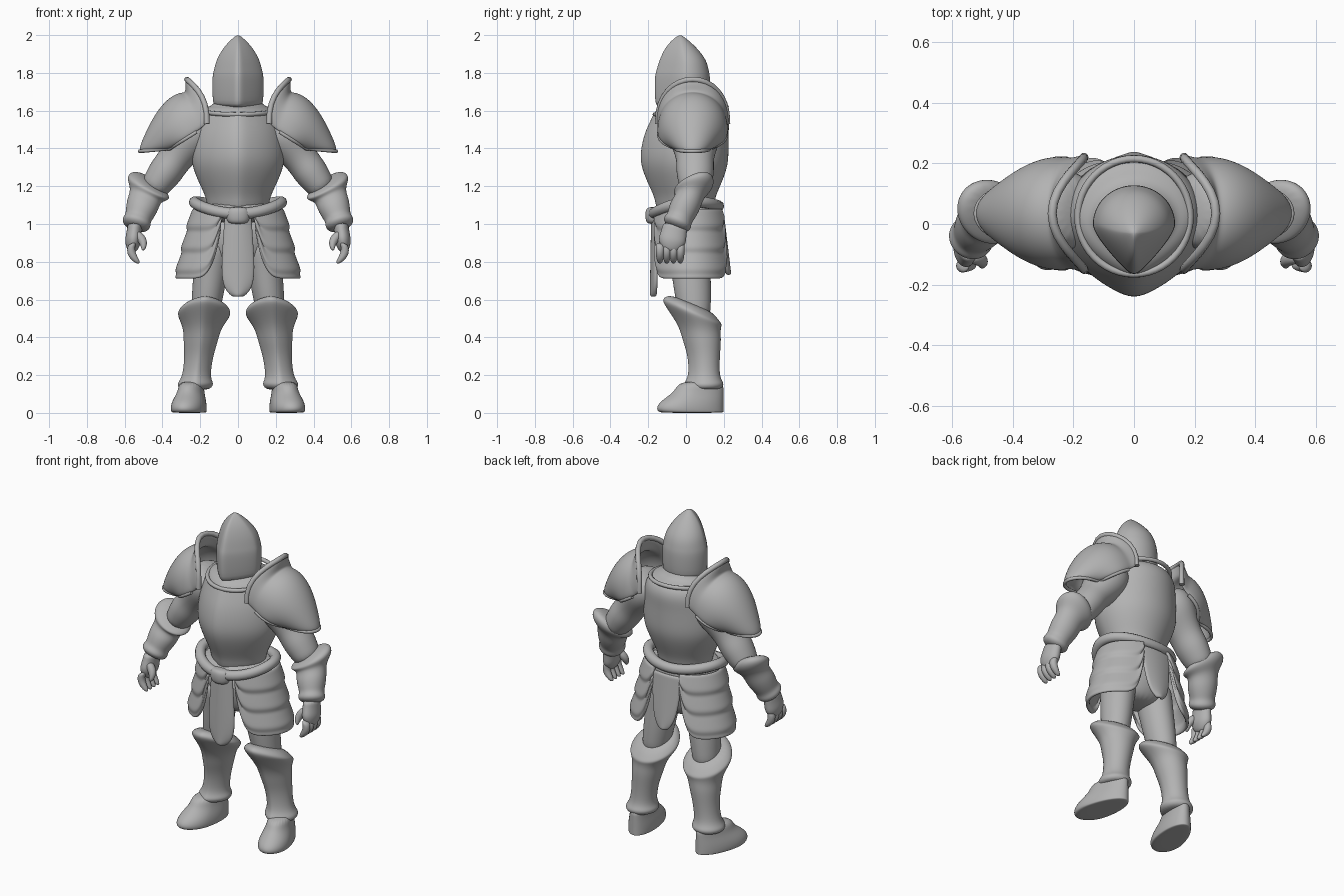
import bpy, bmesh
from math import sin, cos, pi, radians
from mathutils import Vector, Matrix

if "Cube" in bpy.data.objects:
    bpy.data.objects.remove(bpy.data.objects["Cube"])

steel = bpy.data.materials.new("plain_grey")
steel.use_nodes = True
grey = (.45, .45, .45, 1)
steel.diffuse_color = grey
steel.node_tree.nodes["Principled BSDF"].inputs["Base Color"].default_value = grey


def finish(name, data, mirror):
    """Link an object with the shared material and optional mirror."""
    obj = bpy.data.objects.new(name, data)
    bpy.context.collection.objects.link(obj)
    obj.data.materials.append(steel)
    if mirror:
        obj.modifiers.new("mirror", "MIRROR")
    return obj


def skin(name, rows, closed=True, mirror=False, place=None, thickness=0):
    """Bridge rows of points into a smooth surface; closed rows get end caps."""
    bm = bmesh.new()
    grid = [[bm.verts.new(point) for point in row] for row in rows]
    count = len(grid[0])
    for low, high in zip(grid, grid[1:]):
        for i in range(count if closed else count - 1):
            j = (i + 1) % count
            bm.faces.new((low[i], low[j], high[j], high[i]))
    if closed:
        bm.faces.new(grid[0])
        bm.faces.new(grid[-1])
    bmesh.ops.recalc_face_normals(bm, faces=bm.faces)
    for face in bm.faces:
        face.smooth = True
    mesh = bpy.data.meshes.new(name)
    bm.to_mesh(mesh)
    bm.free()
    if place:
        mesh.transform(place)
    obj = finish(name, mesh, mirror)
    if thickness:
        shell = obj.modifiers.new("shell", "SOLIDIFY")
        shell.thickness, shell.offset = thickness, 0
    smooth = obj.modifiers.new("smooth", "SUBSURF")
    smooth.levels = smooth.render_levels = 2


def around(count):
    return [2 * pi * i / count for i in range(count)]


def fractions(count):
    return [i / count for i in range(count + 1)]


def loft(name, shape, stations, x=0, y=0, drift=0, keel=0, **options):
    """Stack one oval (width, front, back) at stations of (z, size, shift, slope)."""
    width, front, back = shape
    rows = []
    for z, size, *extra in stations:
        shift, slope = (extra + [0, 0])[:2]
        row = []
        for a in around(24):
            if sin(a) < 0:
                dy = -front * size * ((1 - keel) * -sin(a) + keel * (1 - abs(cos(a))))
            else:
                dy = back * size * sin(a)
            row.append((x + drift * z + width * size * cos(a), y + shift + dy, z + slope * dy))
        rows.append(row)
    skin(name, rows, **options)


def limb(name, start, end, radii, depth=1, bow=0, lean=0):
    """Mirrored tube with evenly spaced radii; bow bends it, lean tips its start."""
    start, end = Vector(start), Vector(end)
    along = (end - start).normalized()
    side = (Vector((0, 1, 0)) - along * along.y).normalized()
    across = side.cross(along)
    rows = []
    for t, radius in zip(fractions(len(radii) - 1), radii):
        centre = start.lerp(end, t) + Vector((bow * sin(pi * t), 0, 0))
        row = []
        for a in around(16):
            offset = radius * (across * cos(a) + side * depth * sin(a))
            offset.z += lean * (1 - t) ** 2 * (offset.y + offset.x / 3)
            row.append(centre + offset)
        rows.append(row)
    skin(name, rows, mirror=True)


def roll(name, points, radius, mirror=False):
    """Rounded bead along a path, closed into a loop unless mirrored."""
    curve = bpy.data.curves.new(name, "CURVE")
    curve.dimensions = "3D"
    curve.bevel_depth, curve.bevel_resolution = radius, 3
    curve.use_fill_caps = True
    line = curve.splines.new("POLY")
    line.points.add(len(points) - 1)
    for target, point in zip(line.points, points):
        target.co = (*point, 1)
    line.use_cyclic_u, line.use_smooth = not mirror, True
    finish(name, curve, mirror)


def flap(name, top, bottom, half, taper, y_top, y_bottom, bulge):
    """Hanging tongue with a rounded end."""
    rows = []
    for v in fractions(14):
        width = half * (1 + taper * (1 - v)) * max(.05, 1 - v ** 6) ** .5
        y = y_top + (y_bottom - y_top) * v
        rows.append([(width * k, y + bulge * k * k, top + (bottom - top) * v)
                     for k in (-1, -.75, -.4, 0, .4, .75, 1)])
    skin(name, rows, closed=False, thickness=.022)


# Helmet with ridged visor
loft("helmet", (.138, .178, .13),
     [(1.62, .88, 0, .05), (1.64, .99, 0, .05), (1.78, 1), (1.81, .94), (1.87, .84),
      (1.93, .58, -.015), (1.97, .32, -.025), (2, .06, -.03)], keel=.7)

# Cuirass with keeled breast, closing in to the neck
loft("cuirass", (.25, .252, .228),
     [(1.04, .64), (1.13, .66), (1.2, .8), (1.3, .98), (1.38, 1), (1.48, .95, .01),
      (1.55, .89, .03), (1.6, .8, .03), (1.62, .66, .03), (1.63, .5, .02), (1.72, .4)], keel=.35)
roll("collar_rim", [(.185 * cos(a), .025 + .19 * sin(a), 1.6 + .02 * sin(a))
                    for a in around(48)], .012)

# Belt with rolled edge and buckle
roll("belt", [(.23 * cos(a), .172 * sin(a), 1.075 + .04 * cos(a) ** 2 + .02 * sin(a))
              for a in around(64)], .03)
loft("belt_band", (.225, .175, .19), [(1, .98), (1.06, 1), (1.12, .92)])
loft("buckle", (.065, .045, .03),
     [(1, .5), (1.01, .9), (1.05, 1), (1.08, .9), (1.09, .5)], y=-.172)
loft("pelvis", (.21, .14, .16), [(.77, .5), (.82, .8), (.92, 1), (1.05, .95)], y=.015)

# Side tassets in overlapping bands, rounded at the lower corners
tasset = []
for step, v in enumerate(fractions(16)):
    row = []
    for t in fractions(32):
        angle = .36 + 2.42 * t
        drop = v * (.37 - .25 * abs(2 * t - 1) ** 13)
        band = .003 * (step % 5)
        row.append(((.23 + .25 * drop + band) * sin(angle),
                    .015 + .04 * drop - (.18 + .07 * drop + band) * cos(angle), 1.08 - drop))
    tasset.append(row)
skin("tasset", tasset, closed=False, mirror=True, thickness=.02)
flap("front_flap", 1.04, .615, half=.1, taper=-.3, y_top=-.175, y_bottom=-.182, bulge=.025)
flap("rear_flap", 1.06, .73, half=.07, taper=.5, y_top=.19, y_bottom=.23, bulge=-.015)

# Pauldrons: arches swept from the raised neck flange to the outer tip
arches = []
for step in range(-2, 9):
    t, flare = max(step, 0) / 8, max(-step, 0) / 2
    top = Vector((.27 + .25 * t, 0, 1.69 - .305 * t ** 2.2 + .075 * flare))
    base = Vector((.2 + .16 * t - .035 * flare, 0, 1.5 - .1 * t + .03 * flare))
    depth = .175 + .01 * flare + .02 * t - .105 * t ** 3
    row = []
    for v in fractions(16):
        rise = sin(pi * v)
        x = base.x + (top.x - base.x) * rise ** (.85 + 1.5 * flare)
        z = base.z + (top.z - base.z) * rise ** .85
        row.append((x, .035 - depth * cos(pi * v), z))
    arches.append(row)
skin("pauldron", arches, closed=False, mirror=True, thickness=.02)
roll("pauldron_flange", arches[0], .015, mirror=True)
dome = arches[3:]
roll("pauldron_rim", [arch[0] for arch in dome] + dome[-1][1:-1]
     + [arch[-1] for arch in reversed(dome)], .01, mirror=True)

# Arms and gauntlets
limb("upper_arm", (.18, .045, 1.56), (.46, .05, 1.17),
     [.09, .125, .125, .105, .09, .094, .084, .07], depth=1.1)
limb("gauntlet", (.46, .06, 1.235), (.548, -.06, .975),
     [.07, .115, .118, .09, .085, .086, .083, .077, .07, .084, .05], lean=.8)
limb("palm", (.545, -.055, 1), (.562, -.085, .85), [.04, .04, .042, .044, .036, .02], depth=1.7)

# Fingers curling inward
for number in range(4):
    y = -.138 + .036 * number
    limb("finger_%d" % (number + 1), (.56, y, .9), (.525, y, .79),
         [.022, .023, .022, .02, .01], bow=.022)
limb("thumb", (.545, -.1, .955), (.5, -.14, .86), [.025, .026, .022, .018, .009], bow=-.02)

# Legs: thigh, greave with sloping knee guard, boot
limb("thigh", (.12, .01, .94), (.18, .05, .48), [.1, .1, .092, .088, .08, .07], depth=1.15)
loft("greave", (.135, .162, .142),
     [(.12, .55), (.14, .69), (.16, .71), (.19, .54), (.3, .56), (.38, .68, -.01),
      (.44, .73, -.02, -.15), (.5, .96, -.05, -.35), (.53, 1.07, -.06, -.4),
      (.55, .95, -.06, -.45), (.58, .68, -.06, -.4)],
     x=.245, y=.1, drift=-.125, keel=.3, mirror=True)
loft("boot", (.09, .145, .22),
     [(z, size, .22 * (1 - size)) for z, size in
      [(0, .9), (.005, .98), (.03, 1), (.06, .94), (.09, .82), (.12, .72), (.17, .66)]],
     mirror=True, place=Matrix.Translation((.265, -.015, 0)) @ Matrix.Rotation(radians(13), 4, "Z"))
